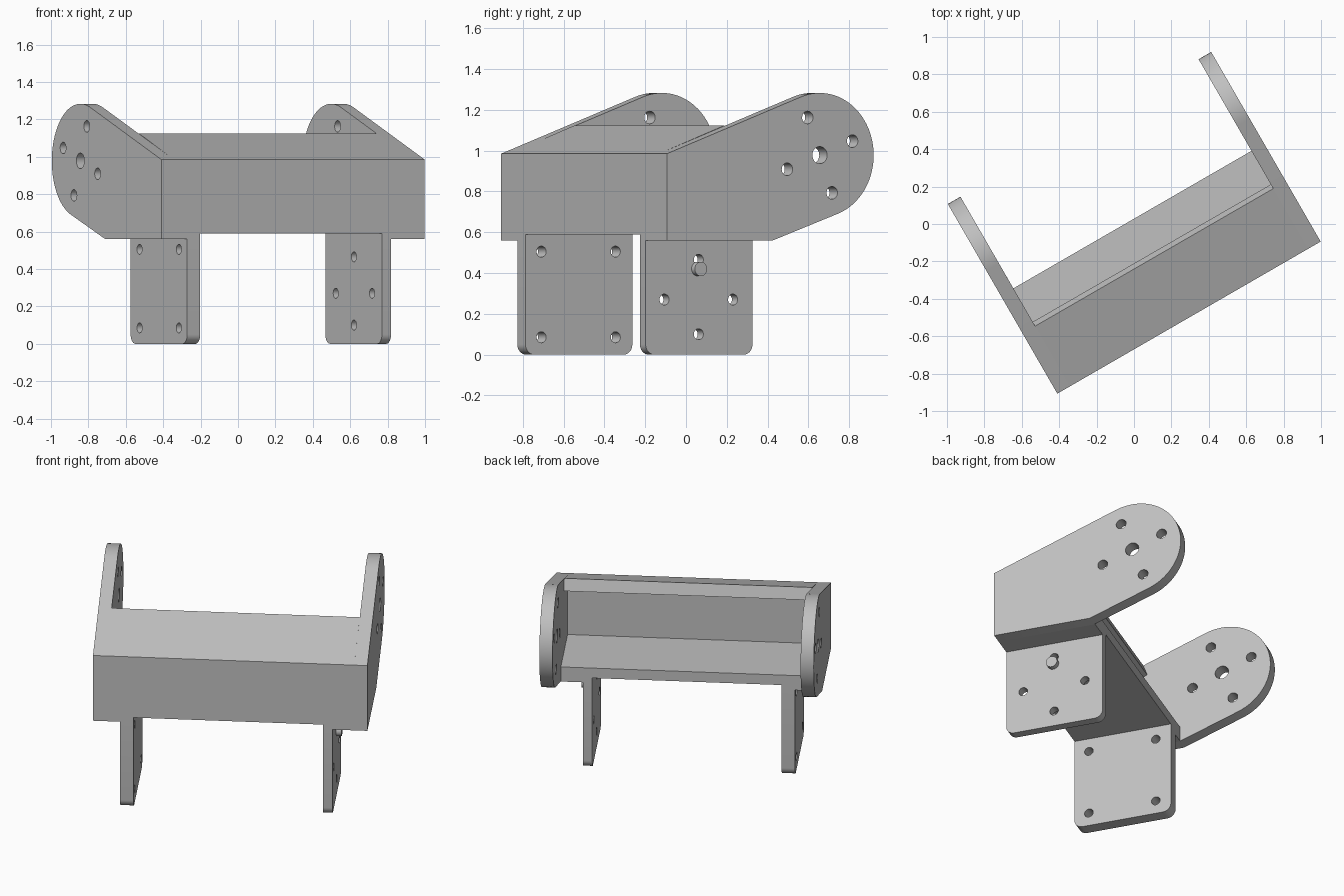
import bpy, bmesh
from math import sin, cos, radians
from mathutils import Matrix

if "Cube" in bpy.data.objects:
    bpy.data.objects.remove(bpy.data.objects["Cube"])

grey = bpy.data.materials.new("plain grey")
grey.use_nodes = True
colour = (0.53, 0.53, 0.53, 1)
grey.diffuse_color = colour
grey.node_tree.nodes["Principled BSDF"].inputs["Base Color"].default_value = colour

# Bracket frame: profile x is depth, profile y is height, extrusion is width
TURN = radians(30)
C, S = cos(TURN), sin(TURN)
FRAME = Matrix(((-S, 0, C, -0.41), (C, 0, S, -0.907), (0, 1, 0, 0), (0, 0, 0, 1)))
WIDTH, PLATE, DEPTH = 1.626, 0.078, 0.605
SLOPE = radians(20.5)


def arc(x, y, r, start, end, n):
    angles = [start + (end - start) * i / n for i in range(n + 1)]
    return [(x + r * cos(a), y + r * sin(a)) for a in angles]


def circle(x, y, r):
    return arc(x, y, r, 0, radians(360), 32)[:-1]


def slab(name, outline, u0, u1, holes=()):
    """Extrude a filled profile, with round holes, between two widths."""
    curve = bpy.data.curves.new(name, "CURVE")
    curve.dimensions = "2D"
    curve.fill_mode = "BOTH"
    curve.extrude = (u1 - u0) / 2
    for loop in [outline] + [circle(*h) for h in holes]:
        spline = curve.splines.new("POLY")
        spline.points.add(len(loop) - 1)
        for p, (x, y) in zip(spline.points, loop):
            p.co = (x, y, 0, 1)
        spline.use_cyclic_u = True
    temp = bpy.data.objects.new(name + "_profile", curve)
    bpy.context.collection.objects.link(temp)
    bpy.context.view_layer.update()
    graph = bpy.context.evaluated_depsgraph_get()
    mesh = bpy.data.meshes.new_from_object(temp.evaluated_get(graph))
    bpy.data.objects.remove(temp)
    bpy.data.curves.remove(curve)

    bm = bmesh.new()
    bm.from_mesh(mesh)
    bmesh.ops.remove_doubles(bm, verts=bm.verts, dist=0.0001)
    bmesh.ops.recalc_face_normals(bm, faces=bm.faces)
    bm.transform(FRAME @ Matrix.Translation((0, 0, (u0 + u1) / 2)))
    for f in bm.faces:
        f.smooth = True
        f.material_index = 0
    bm.to_mesh(mesh)
    bm.free()
    mesh.set_sharp_from_angle(angle=radians(30))
    mesh.materials.clear()
    mesh.materials.append(grey)
    mesh.name = name
    obj = bpy.data.objects.new(name, mesh)
    bpy.context.collection.objects.link(obj)
    return obj


# Side plates: sloped arms with round ends and a five-hole pattern
cx, cz, R = 0.866, 0.978, 0.305
arm = [(0, 0.985), (0, 0.56), (0.60, 0.56)]
arm += arc(cx, cz, R, SLOPE - radians(90), SLOPE + radians(90), 40)
arm_holes = [(cx, cz, 0.042)]
for k in range(4):
    a = SLOPE + k * radians(90)
    arm_holes.append((cx + 0.197 * cos(a), cz + 0.197 * sin(a), 0.031))
slab("right_side_plate", arm, 0, PLATE, arm_holes)
slab("left_side_plate", arm, WIDTH - PLATE, WIDTH, arm_holes)

# Trough: front wall, sloped roof and floor
trough = [(0, 0.59), (DEPTH, 0.59), (DEPTH, 0.655), (0.15, 0.655),
          (0.15, 0.96), (0.398, 1.053), (0.372, 1.124), (0, 0.985)]
slab("trough", trough, PLATE, WIDTH - PLATE)

# Legs: rounded lower corners, with a thin step above each one
r = 0.05
leg = [(0, 0.56)]
leg += arc(r, r, r, radians(180), radians(270), 8)
leg += arc(DEPTH - r, r, r, radians(270), radians(360), 8)
leg += [(DEPTH, 0.56)]
step = [(0, 0.56), (DEPTH, 0.56), (DEPTH, 0.59), (0, 0.59)]
square = [(x, z, 0.027) for x in (0.09, 0.51) for z in (0.085, 0.505)]
diamond = [(0.30, 0.465, 0.027), (0.30, 0.10, 0.027),
           (0.106, 0.27, 0.027), (0.494, 0.27, 0.027)]
slab("right_leg", leg, 0.16, 0.24, square)
slab("right_step", step, PLATE, 0.24)
slab("left_leg", leg, 1.362, 1.418, diamond)
slab("left_step", step, 1.362, WIDTH - PLATE)

# Small peg on the outside of the left leg
slab("peg", circle(0.295, 0.42, 0.035), 1.39, 1.45)
